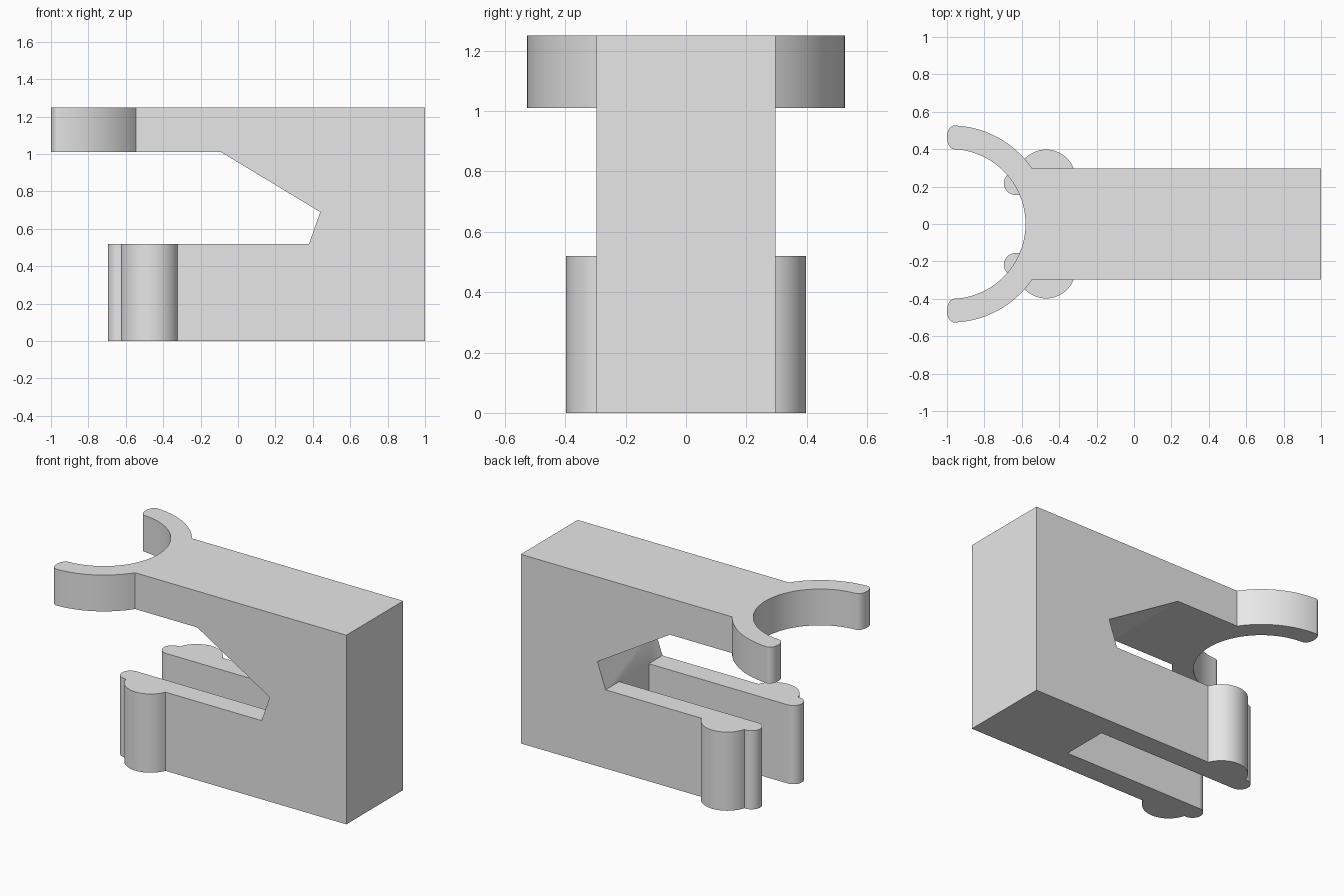
import bpy, bmesh
from math import radians, sin, cos, asin, degrees
from mathutils import Vector

cube = bpy.data.objects.get("Cube")
if cube:
    bpy.data.objects.remove(cube, do_unlink=True)

GREY = (0.8, 0.8, 0.8, 1.0)
mat = bpy.data.materials.new("plain grey")
mat.use_nodes = True
mat.diffuse_color = GREY
mat.node_tree.nodes["Principled BSDF"].inputs["Base Color"].default_value = GREY

HALF = 0.297          # half thickness of the body
TOP = 1.25            # overall height
ARM_Z = 1.01          # underside of the upper arm
JAW_Z = 0.52          # top of the lower jaw
JAW_X = 0.38          # where the lower prongs leave the body
ARM_X = -0.09         # where the upper arm leaves the body


def arc(cx, cy, rx, ry, a0, a1, n):
    """Points on an elliptical arc, angles in degrees."""
    angles = [radians(a0 + (a1 - a0) * i / n) for i in range(n + 1)]
    return [(cx + rx * cos(a), cy + ry * sin(a)) for a in angles]


def prism(name, points, direction):
    """Solid made by extruding a closed outline of 3D points."""
    bm = bmesh.new()
    face = bm.faces.new([bm.verts.new(p) for p in points])
    new = bmesh.ops.extrude_face_region(bm, geom=[face])["geom"]
    moved = [v for v in new if isinstance(v, bmesh.types.BMVert)]
    bmesh.ops.translate(bm, verts=moved, vec=Vector(direction))
    bmesh.ops.recalc_face_normals(bm, faces=bm.faces)
    mesh = bpy.data.meshes.new(name)
    bm.to_mesh(mesh)
    bm.free()
    mesh.materials.append(mat)
    obj = bpy.data.objects.new(name, mesh)
    bpy.context.collection.objects.link(obj)
    return obj


def plan_prism(name, outline, z0, z1):
    return prism(name, [(x, y, z0) for x, y in outline], (0, 0, z1 - z0))


# Body: side profile with the slanted throat
side = [(JAW_X, 0), (1, 0), (1, TOP), (ARM_X, TOP), (ARM_X, ARM_Z),
        (0.44, 0.69), (JAW_X, JAW_Z)]
body = prism("clip_body", [(x, -HALF, z) for x, z in side], (0, 2 * HALF, 0))

# Upper arm ending in an open C-shaped clip with rounded tips
CX, R_OUT, R_IN = -0.98, 0.527, 0.4
half = [(ARM_X, HALF)]
half += arc(CX, 0, R_OUT, R_OUT, degrees(asin(HALF / R_OUT)), 87.8, 16)
half += arc(-0.96, 0.463, 0.04, 0.064, 100, 260, 12)
half += arc(CX, 0, R_IN, R_IN, 87, 0, 26)
outline = half + [(x, -y) for x, y in reversed(half[:-1])]
upper_arm = plan_prism("upper_arm", outline, ARM_Z, TOP)

# Lower prongs: straight inside, large outer bulge and small rounded tip
prong = [(JAW_X, 0.155), (JAW_X, HALF)]
R_BIG = 0.158
prong += arc(-0.47, 0.24, R_BIG, R_BIG, degrees(asin((HALF - 0.24) / R_BIG)), 165.3, 28)
prong += arc(-0.633, 0.218, 0.063, 0.063, 84, 270, 24)
prongs = [plan_prism(label + "_prong", [(x, s * y) for x, y in prong], 0, JAW_Z)
          for label, s in (("back", 1), ("front", -1))]

# Fuse everything into one solid
for part in [upper_arm] + prongs:
    mod = body.modifiers.new("union", 'BOOLEAN')
    mod.operation = 'UNION'
    mod.solver = 'EXACT'
    mod.object = part
bpy.context.view_layer.update()
bpy.ops.object.select_all(action='DESELECT')
bpy.context.view_layer.objects.active = body
body.select_set(True)
for name in [m.name for m in body.modifiers]:
    bpy.ops.object.modifier_apply(modifier=body.modifiers[0].name)
for part in [upper_arm] + prongs:
    bpy.data.objects.remove(part, do_unlink=True)

# Smooth curved walls, crisp edges, flat large faces
bpy.ops.object.shade_smooth_by_angle(angle=radians(30))
weighted = body.modifiers.new("flat_faces", 'WEIGHTED_NORMAL')
weighted.keep_sharp = True
